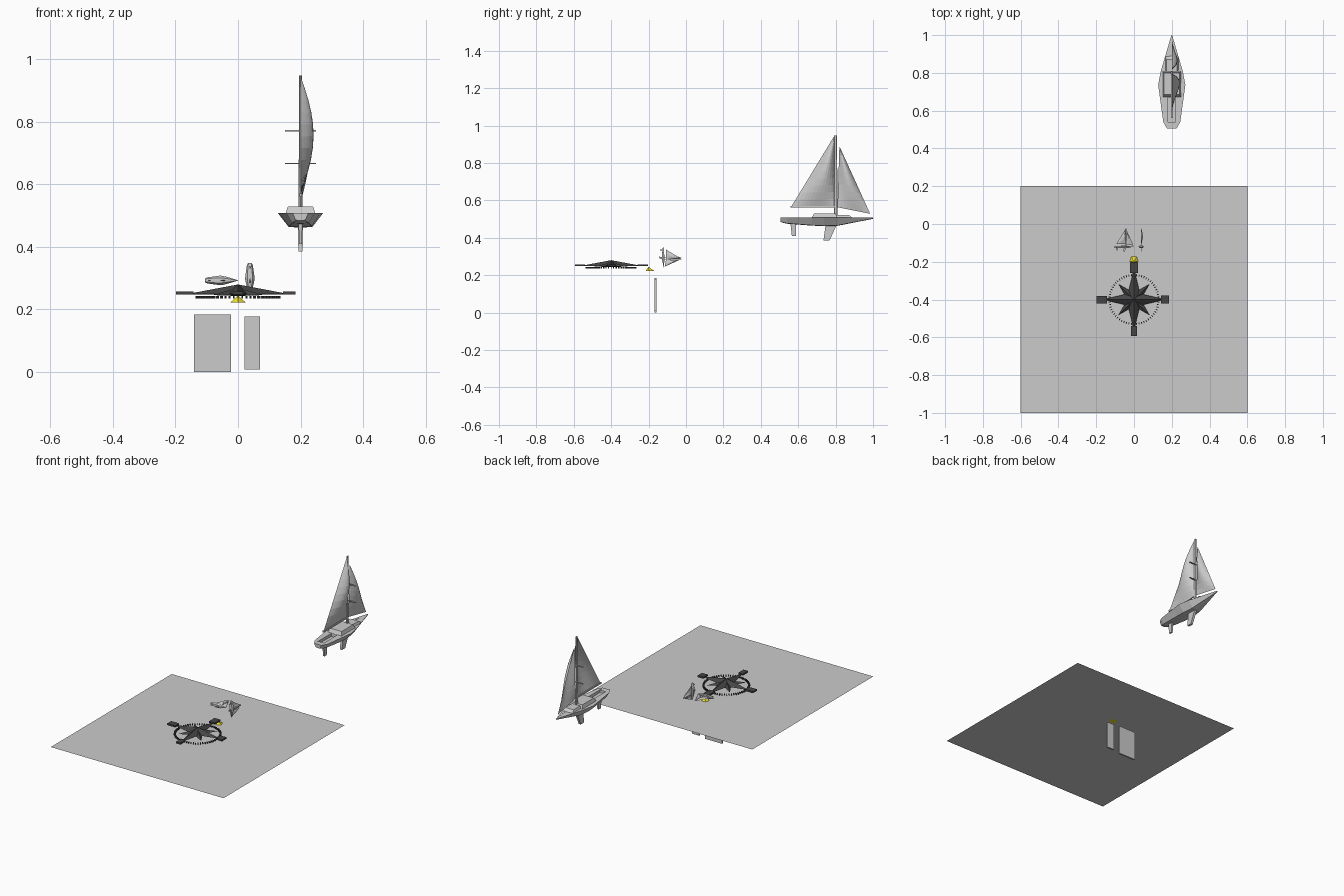
import bpy, bmesh
from math import sin, cos, pi
from mathutils import Matrix

if "Cube" in bpy.data.objects:
    bpy.data.objects.remove(bpy.data.objects["Cube"])


def mat(name, color):
    m = bpy.data.materials.new(name)
    m.diffuse_color = color
    m.use_nodes = True
    m.node_tree.nodes["Principled BSDF"].inputs["Base Color"].default_value = m.diffuse_color
    return m


DARK = mat("dark_grey", (0.06, 0.06, 0.06, 1))
YELLOW = mat("yellow", (0.85, 0.72, 0.03, 1))


def mesh_object(name, verts, faces, material=None):
    bm = bmesh.new()
    vs = [bm.verts.new(v) for v in verts]
    for f in faces:
        bm.faces.new([vs[i] for i in f])
    bmesh.ops.recalc_face_normals(bm, faces=bm.faces)
    me = bpy.data.meshes.new(name)
    bm.to_mesh(me)
    bm.free()
    ob = bpy.data.objects.new(name, me)
    bpy.context.collection.objects.link(ob)
    if material:
        me.materials.append(material)
    return ob


def loft(name, rings, material=None):
    """Skin a list of equal-length closed rings and cap both ends."""
    n = len(rings[0])
    faces = [(r * n + i, r * n + (i + 1) % n, (r + 1) * n + (i + 1) % n, (r + 1) * n + i)
             for r in range(len(rings) - 1) for i in range(n)]
    faces += [tuple(range(n)), tuple((len(rings) - 1) * n + i for i in range(n))]
    return mesh_object(name, [p for r in rings for p in r], faces, material)


def rect(x0, x1, y0, y1, z):
    return [(x0, y0, z), (x1, y0, z), (x1, y1, z), (x0, y1, z)]


def box(name, x0, x1, y0, y1, z0, z1, material=None):
    return loft(name, [rect(x0, x1, y0, y1, z0), rect(x0, x1, y0, y1, z1)], material)


def sail(name, tack, head, clew, belly, n=10):
    """Triangular cloth sheet bellied towards +x; points are (y, z)."""
    verts, faces = [], []
    for j in range(n + 1):
        v = j / n * 0.985
        for i in range(n + 1):
            u = i / n
            luff = [a + (b - a) * v for a, b in zip(tack, head)]
            leech = [a + (b - a) * v for a, b in zip(clew, head)]
            y, z = [a + (b - a) * u for a, b in zip(luff, leech)]
            verts.append((CX + belly * sin(pi * u ** 0.8) * sin(pi * v), y, z))
    w = n + 1
    for j in range(n):
        for i in range(n):
            a = j * w + i
            faces.append((a, a + 1, a + w + 1, a + w))
    ob = mesh_object(name, verts, faces)
    return ob


# Sailing yacht
CX = 0.2
stations = [  # y, deck half width, bottom half width, bottom z, cockpit floor z
    (0.505, 0.025, 0.015, 0.486, 0.508),
    (0.54, 0.045, 0.026, 0.477, 0.508),
    (0.541, 0.045, 0.026, 0.477, 0.492),
    (0.67, 0.063, 0.036, 0.467, 0.490),
    (0.671, 0.063, 0.036, 0.467, 0.508),
    (0.737, 0.072, 0.038, 0.464, 0.508),
    (0.81, 0.058, 0.030, 0.466, 0.508),
    (1.0, 0.002, 0.001, 0.503, 0.508)]
rings = []
for y, wd, wb, zb, zf in stations:
    c = min(0.02, wd * 0.6)
    half = [(c, zf), (c, 0.509), (wd, 0.508), (wb, zb)]
    rings.append([(CX + x, y, z) for x, z in half] + [(CX, y, zb - 0.002)]
                 + [(CX - x, y, z) for x, z in reversed(half)])
yacht = [loft("hull", rings)]
yacht.append(loft("cabin", [rect(CX - 0.048, CX + 0.048, 0.672, 0.81, 0.507),
                            rect(CX - 0.04, CX + 0.04, 0.685, 0.80, 0.53)]))
yacht.append(loft("foredeck_hatch", [rect(CX - 0.035, CX + 0.035, 0.80, 0.89, 0.507),
                                     rect(CX - 0.028, CX + 0.028, 0.80, 0.87, 0.522)]))
yacht.append(loft("keel", [rect(CX - 0.008, CX + 0.008, 0.746, 0.805, 0.468),
                           rect(CX - 0.007, CX + 0.007, 0.735, 0.768, 0.386)]))
yacht.append(loft("rudder", [rect(CX - 0.006, CX + 0.006, 0.558, 0.59, 0.482),
                             rect(CX - 0.005, CX + 0.005, 0.566, 0.587, 0.41)]))
yacht.append(loft("mast", [[(CX + r * cos(a * pi / 4), 0.8 + 1.6 * r * sin(a * pi / 4), z)
                            for a in range(8)] for r, z in [(0.006, 0.505), (0.005, 0.948)]]))
yacht.append(box("boom", CX - 0.004, CX + 0.004, 0.56, 0.80, 0.561, 0.571))
for z in (0.667, 0.772):
    yacht.append(box("spreader", CX - 0.05, CX + 0.05, 0.803, 0.811, z - 0.002, z + 0.002))
yacht.append(sail("mainsail", (0.795, 0.57), (0.795, 0.948), (0.562, 0.565), 0.042))
yacht.append(sail("jib", (0.985, 0.528), (0.82, 0.89), (0.81, 0.563), 0.03))

# Two small copies lying on their backs beside the pointer
s = 0.216
side_view = Matrix(((0, s, 0, -0.107 - s * 0.5), (0, 0, s, -0.145 - s * 0.385),
                    (s, 0, 0, 0.293 - s * CX), (0, 0, 0, 1)))
end_view = Matrix(((s, 0, 0, 0.038 - s * CX), (0, 0, s, -0.145 - s * 0.385),
                   (0, -s, 0, 0.35 + s * 0.5), (0, 0, 0, 1)))
for label, m in (("side_icon_", side_view), ("end_icon_", end_view)):
    for part in yacht:
        ob = part.copy()
        ob.name = label + part.name
        bpy.context.collection.objects.link(ob)
        ob.matrix_world = m

# Flat ground sheet and the two upright panels
mesh_object("base_sheet", rect(-0.6, 0.6, -1, 0.2, 0.224), [(0, 1, 2, 3)])
box("wide_panel", -0.14, -0.022, -0.168, -0.158, 0, 0.184)
box("narrow_panel", 0.02, 0.07, -0.168, -0.158, 0.008, 0.177)

# Compass rose: eight-pointed faceted stars
CY = -0.4


def star(name, length, waist, turn, z0, z1):
    verts = [(0, CY, z1), (0, CY, z0)]
    for i in range(8):
        r = waist if i % 2 else length
        a = turn + i * pi / 4
        verts.append((r * cos(a), CY + r * sin(a), z0 + 0.003))
    faces = [(c, 2 + i, 2 + (i + 1) % 8) for i in range(8) for c in (0, 1)]
    mesh_object(name, verts, faces, DARK)


star("main_star", 0.165, 0.045, 0, 0.246, 0.28)
star("diagonal_star", 0.115, 0.035, pi / 4, 0.243, 0.27)

# Ring of degree ticks
for i in range(60):
    tick = box("degree_tick", 0.124, 0.136, -0.002, 0.002, 0.235, 0.243, DARK)
    tick.matrix_world = Matrix.Translation((0, CY, 0)) @ Matrix.Rotation(i * pi / 30, 4, 'Z')

# Plain blocks at the four cardinal ends
for x, y, hx, hy in ((0, -0.232, 0.02, 0.028), (0, -0.567, 0.016, 0.026),
                     (-0.17, CY, 0.028, 0.02), (0.164, CY, 0.02, 0.022)):
    box("cardinal_marker", x - hx, x + hx, y - hy, y + hy, 0.248, 0.258, DARK)

# Yellow heading pointer
loft("pointer", [[(r * sin(a * pi * 0.4), y - r * cos(a * pi * 0.4), z) for a in range(5)]
                 for r, y, z in ((0.026, -0.19, 0.222), (0.002, -0.2, 0.243))], YELLOW)
